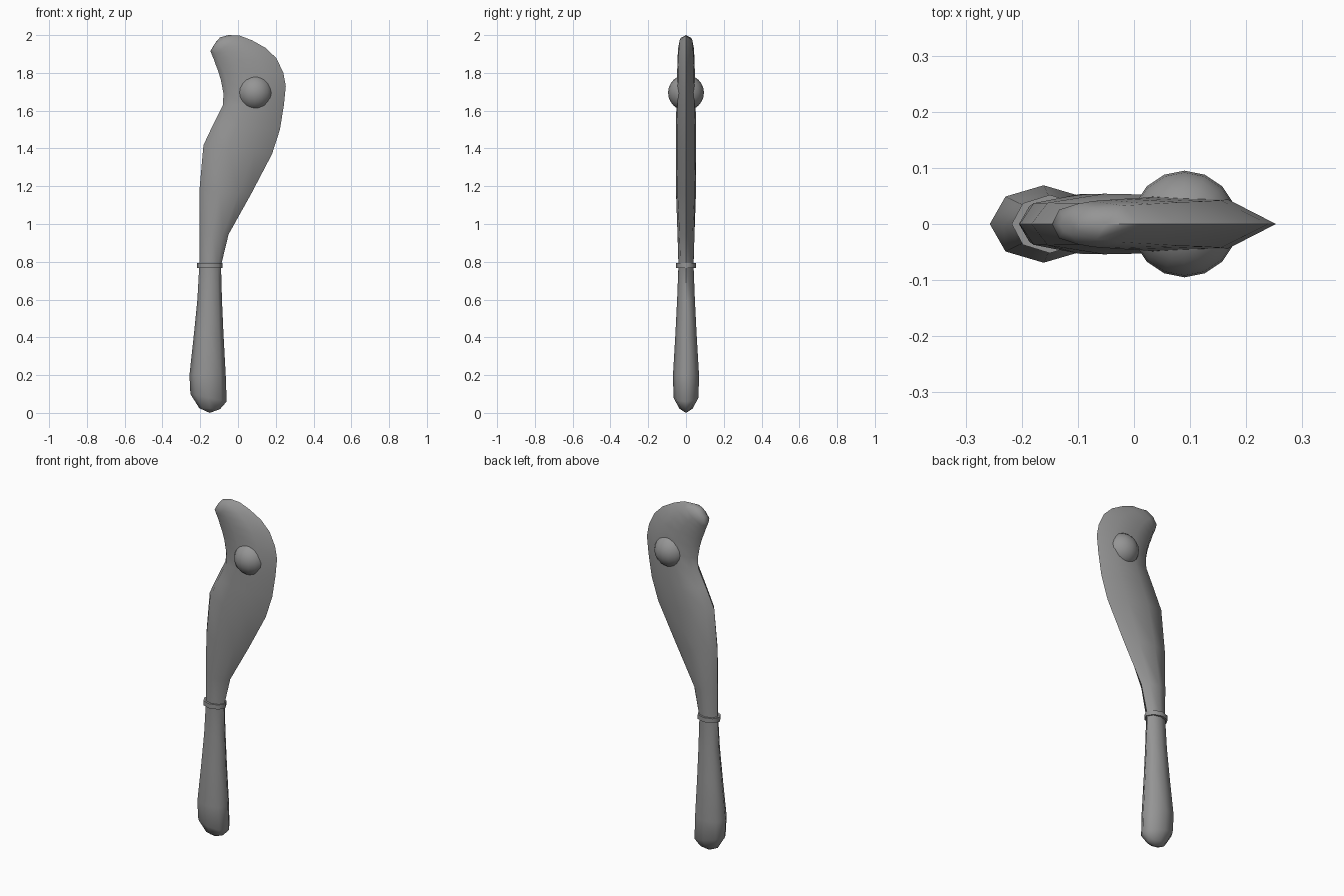
import bpy, bmesh, math
from mathutils import Vector

cube = bpy.data.objects.get("Cube")
if cube:
    bpy.data.objects.remove(cube, do_unlink=True)

grey = bpy.data.materials.new("plain grey")
grey.use_nodes = True
colour = (0.3, 0.3, 0.3, 1)
grey.diffuse_color = colour
grey.node_tree.nodes["Principled BSDF"].inputs["Base Color"].default_value = colour

# Half cross-sections: position across the width (0-1) and share of the thickness
ROUND = [(0, 0), (0.146, 0.71), (0.5, 1), (0.854, 0.71), (1, 0)]
BLADE = [(0, 0), (0.08, 0.7), (0.36, 1), (0.74, 0.88), (1, 0)]


def finish(name, bm, angle=60):
    bmesh.ops.recalc_face_normals(bm, faces=bm.faces)
    mesh = bpy.data.meshes.new(name)
    bm.to_mesh(mesh)
    bm.free()
    mesh.materials.append(grey)
    ob = bpy.data.objects.new(name, mesh)
    bpy.context.collection.objects.link(ob)
    bpy.ops.object.select_all(action='DESELECT')
    ob.select_set(True)
    bpy.context.view_layer.objects.active = ob
    bpy.ops.object.shade_smooth_by_angle(angle=math.radians(angle))
    return ob


def loft(name, rings, start=None, end=None, closed=False, angle=60):
    """Rings: left x, left z, right x, right z, half thickness, blade share."""
    bm = bmesh.new()
    loops = []
    for lx, lz, rx, rz, t, mix in rings:
        half = []
        for (u0, v0), (u1, v1) in zip(ROUND, BLADE):
            u, v = u0 + (u1 - u0) * mix, v0 + (v1 - v0) * mix
            half.append((lx + (rx - lx) * u, v * t, lz + (rz - lz) * u))
        pts = half + [(x, -y, z) for x, y, z in half[-2:0:-1]]
        loops.append([bm.verts.new(p) for p in pts])
    pairs = list(zip(loops, loops[1:]))
    if closed:
        pairs.append((loops[-1], loops[0]))
    for a, b in pairs:
        for i in range(8):
            j = (i + 1) % 8
            bm.faces.new((a[i], a[j], b[j], b[i]))
    for tip, loop in ((start, loops[0]), (end, loops[-1])):
        if tip:
            v = bm.verts.new(tip)
            for i in range(8):
                bm.faces.new((loop[i], loop[(i + 1) % 8], v))
    return finish(name, bm, angle)


# Grip and curved blade as one continuous body
loft("handle_and_blade", [
    (-0.205, 0.025, -0.095, 0.02, 0.035, 0),
    (-0.252, 0.10, -0.06, 0.06, 0.066, 0),
    (-0.257, 0.20, -0.065, 0.20, 0.069, 0),
    (-0.233, 0.42, -0.077, 0.42, 0.056, 0),
    (-0.215, 0.60, -0.085, 0.60, 0.047, 0),
    (-0.205, 0.78, -0.09, 0.78, 0.040, 0),
    (-0.205, 0.95, -0.05, 0.945, 0.045, 0.4),
    (-0.204, 1.18, 0.07, 1.16, 0.053, 0.8),
    (-0.183, 1.417, 0.18, 1.37, 0.054, 1),
    (-0.13, 1.53, 0.222, 1.50, 0.053, 1),
    (-0.08, 1.63, 0.243, 1.63, 0.051, 1),
    (-0.077, 1.69, 0.253, 1.73, 0.050, 1),
    (-0.09, 1.76, 0.24, 1.80, 0.048, 1),
    (-0.105, 1.81, 0.205, 1.875, 0.046, 1),
    (-0.117, 1.84, 0.15, 1.93, 0.045, 0.9),
    (-0.127, 1.87, 0.075, 1.972, 0.043, 0.7),
    (-0.136, 1.89, 0.01, 1.997, 0.041, 0.5),
    (-0.146, 1.915, -0.05, 2.0, 0.036, 0.2),
    (-0.132, 1.94, -0.095, 1.988, 0.018, 0),
], start=(-0.15, 0, 0), end=(-0.115, 0, 1.966))

# Thin collar between grip and blade
loft("collar", [
    (-0.218, 0.767, -0.082, 0.767, 0.052, 0),
    (-0.218, 0.793, -0.082, 0.793, 0.052, 0),
    (-0.200, 0.793, -0.094, 0.793, 0.038, 0),
    (-0.200, 0.767, -0.094, 0.767, 0.038, 0),
], closed=True)

# Ball set through the head, showing on both sides
bm = bmesh.new()
bmesh.ops.create_uvsphere(bm, u_segments=16, v_segments=12, radius=0.095)
bmesh.ops.translate(bm, verts=bm.verts, vec=Vector((0.09, 0, 1.695)))
finish("head_ball", bm)
